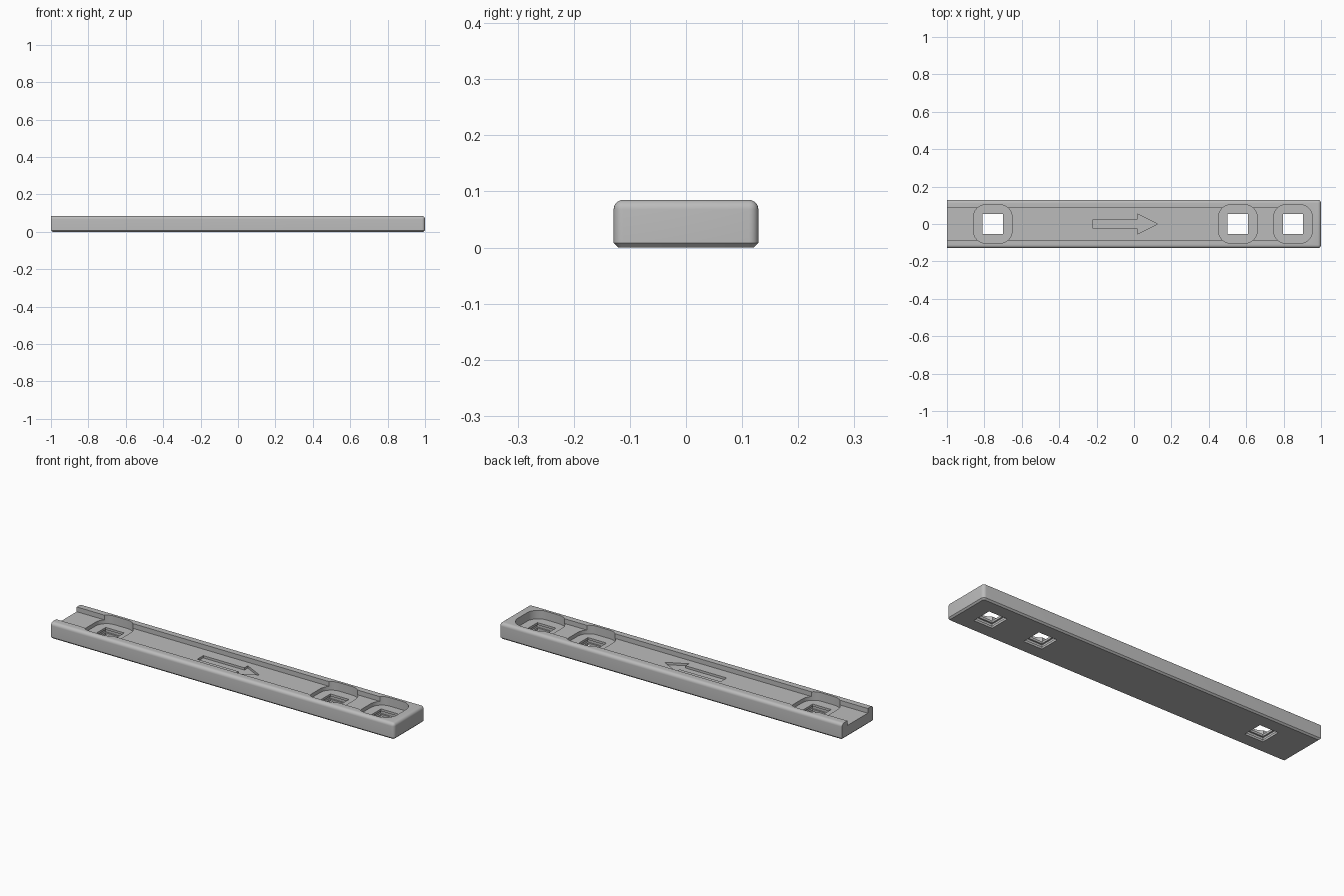
import bpy
import bmesh
import math

default = bpy.data.objects.get("Cube")
if default:
    bpy.data.objects.remove(default, do_unlink=True)

HALF_WIDTH, HEIGHT = 0.129, 0.085
CHANNEL_Z, POCKET_Z, ARROW_Z = 0.06, 0.04, 0.048
HOLES = (-0.755, 0.555, 0.85)

grey = bpy.data.materials.new("plain grey")
grey.use_nodes = True
colour = (0.5, 0.5, 0.5, 1)
grey.diffuse_color = colour
grey.node_tree.nodes["Principled BSDF"].inputs["Base Color"].default_value = colour


def prism(name, outline, z0, z1):
    """Extrude a counter-clockwise outline between two heights."""
    bm = bmesh.new()
    face = bm.faces.new([bm.verts.new((x, y, z0)) for x, y in outline])
    top = bmesh.ops.extrude_face_region(bm, geom=[face])["geom"]
    for v in top:
        if isinstance(v, bmesh.types.BMVert):
            v.co.z = z1
    bmesh.ops.recalc_face_normals(bm, faces=bm.faces)
    mesh = bpy.data.meshes.new(name)
    bm.to_mesh(mesh)
    bm.free()
    mesh.materials.append(grey)
    obj = bpy.data.objects.new(name, mesh)
    bpy.context.collection.objects.link(obj)
    return obj


def rectangle(x0, x1, half):
    return [(x0, -half), (x1, -half), (x1, half), (x0, half)]


def rounded_square(cx, half, radius, steps=8):
    points = []
    for quarter, (sx, sy) in enumerate(((1, 1), (-1, 1), (-1, -1), (1, -1))):
        for i in range(steps + 1):
            a = (quarter + i / steps) * math.pi / 2
            points.append((cx + sx * (half - radius) + radius * math.cos(a),
                           sy * (half - radius) + radius * math.sin(a)))
    return points


# Bar: rounded along the top and right end, chamfered underneath
bar = prism("bar", rectangle(-1, 1, HALF_WIDTH), 0, HEIGHT)
bm = bmesh.new()
bm.from_mesh(bar.data)


def rounded_edge(edge):
    a, b = (v.co for v in edge.verts)
    on_top = min(a.z, b.z) > HEIGHT - 0.001
    on_end = min(a.x, b.x) > 0.999
    along = abs(a.x - b.x) > 1
    upright = abs(a.z - b.z) > 0.01
    return (on_top and (on_end or along)) or (on_end and upright)


bmesh.ops.bevel(bm, geom=[e for e in bm.edges if rounded_edge(e)], offset=0.017,
                segments=6, profile=0.5, affect='EDGES')
bottom = [e for e in bm.edges if max(v.co.z for v in e.verts) < 0.0001]
bmesh.ops.bevel(bm, geom=bottom, offset=0.008, segments=1, affect='EDGES')
bm.to_mesh(bar.data)
bm.free()

# Channel, open at the left end of its run
cutters = [prism("channel_cutter", rectangle(-1.1, HOLES[-1], 0.085), CHANNEL_Z, 0.2)]

# Rounded pockets, square through holes and the clip groove inside each hole
for x in HOLES:
    cutters.append(prism("pocket_cutter", rounded_square(x, 0.103, 0.065), POCKET_Z, 0.2))
    cutters.append(prism("hole_cutter", rectangle(x - 0.054, x + 0.054, 0.054), -0.1, 0.15))
    cutters.append(prism("groove_cutter", rectangle(x - 0.062, x + 0.062, 0.062), 0.012, 0.028))

# Engraved direction arrow
arrow = [(-0.22, -0.025), (0.02, -0.025), (0.02, -0.053), (0.125, 0),
         (0.02, 0.053), (0.02, 0.025), (-0.22, 0.025)]
cutters.append(prism("arrow_cutter", arrow, ARROW_Z, 0.2))

for cutter in cutters:
    cutter.hide_render = True
    mod = bar.modifiers.new(cutter.name, 'BOOLEAN')
    mod.operation = 'DIFFERENCE'
    mod.solver = 'EXACT'
    mod.object = cutter

# Bake the cuts and drop the cutters
depsgraph = bpy.context.evaluated_depsgraph_get()
baked = bpy.data.meshes.new_from_object(bar.evaluated_get(depsgraph))
bar.modifiers.clear()
bar.data = baked
for cutter in cutters:
    bpy.data.objects.remove(cutter, do_unlink=True)

bpy.ops.object.select_all(action='DESELECT')
bar.select_set(True)
bpy.context.view_layer.objects.active = bar
bpy.ops.object.shade_smooth_by_angle(angle=math.radians(30))
